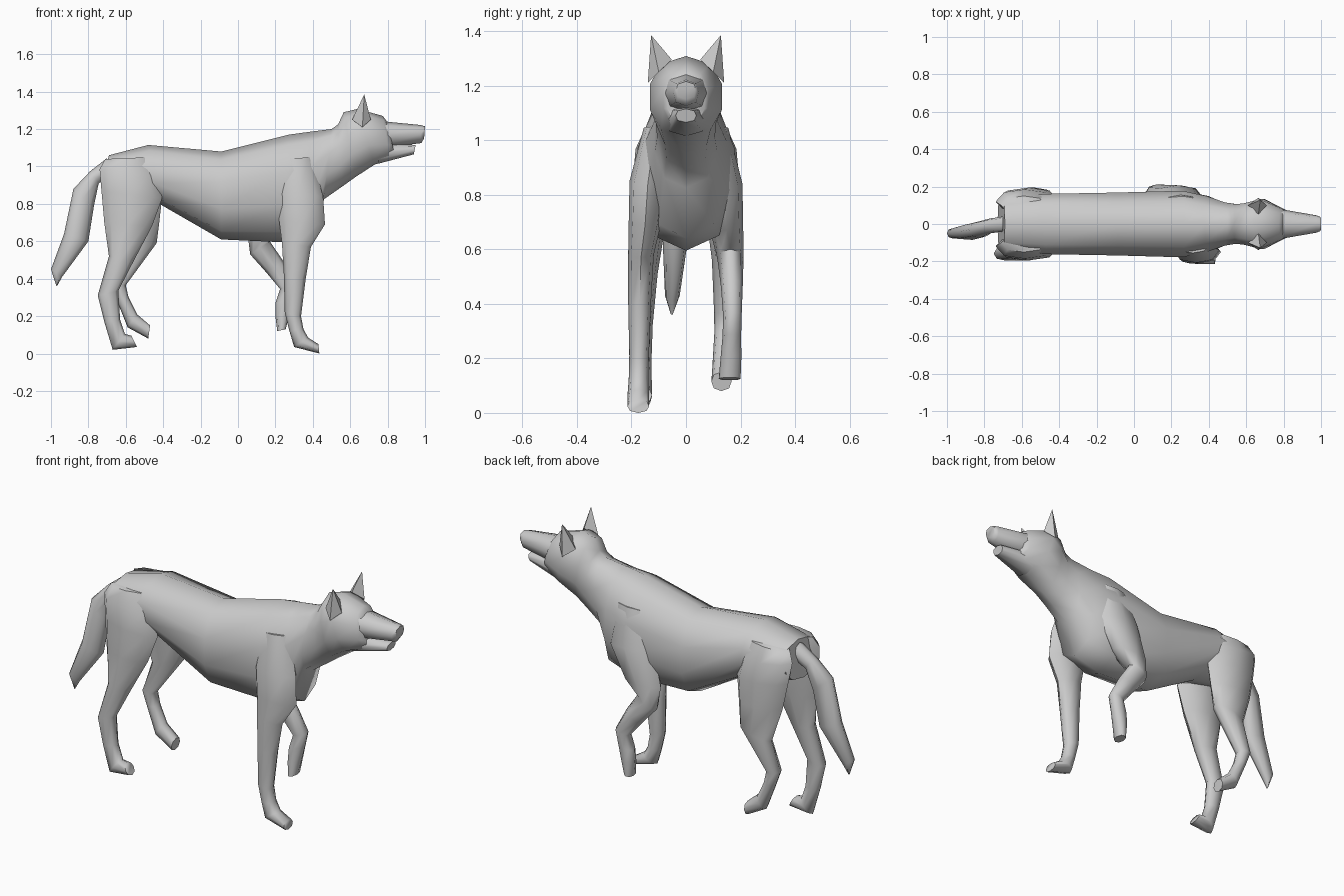
import bpy, bmesh, math


def finish(name, bm, angle=60):
    bmesh.ops.recalc_face_normals(bm, faces=bm.faces)
    me = bpy.data.meshes.new(name)
    bm.to_mesh(me)
    bm.free()
    ob = bpy.data.objects.new(name, me)
    bpy.context.collection.objects.link(ob)
    bpy.ops.object.select_all(action='DESELECT')
    ob.select_set(True)
    bpy.context.view_layer.objects.active = ob
    bpy.ops.object.shade_smooth_by_angle(angle=math.radians(angle))
    return ob


def loft(name, sections, sides=8, power=0.8):
    """Each section: (x, z) of one edge, (x, z) of the other edge, y centre, half width."""
    bm = bmesh.new()
    rings = []
    for ax, az, bx, bz, yc, hw in sections:
        ring = []
        for i in range(sides):
            t = 2 * math.pi * i / sides
            c, s = math.cos(t), math.sin(t)
            s = math.copysign(abs(s) ** power, s) if abs(s) > 1e-6 else 0
            ring.append(bm.verts.new(((ax + bx) / 2 + (ax - bx) / 2 * c,
                                      yc + hw * s,
                                      (az + bz) / 2 + (az - bz) / 2 * c)))
        rings.append(ring)
    for r, q in zip(rings, rings[1:]):
        for i in range(sides):
            j = (i + 1) % sides
            bm.faces.new((r[i], r[j], q[j], q[i]))
    bm.faces.new(rings[0])
    bm.faces.new(rings[-1])
    return finish(name, bm)


# Torso, neck and skull
loft("body", [
    (-0.69, 1.06, -0.73, 0.86, 0, 0.15),
    (-0.48, 1.115, -0.42, 0.80, 0, 0.168),
    (-0.09, 1.08, -0.09, 0.61, 0, 0.175),
    (0.27, 1.17, 0.24, 0.595, 0, 0.185),
    (0.38, 1.185, 0.41, 0.64, 0, 0.155),
    (0.50, 1.20, 0.46, 0.825, 0, 0.12),
    (0.535, 1.225, 0.56, 0.895, 0, 0.11),
    (0.565, 1.29, 0.63, 0.945, 0, 0.115),
    (0.64, 1.308, 0.73, 1.01, 0, 0.138),
    (0.775, 1.27, 0.81, 1.035, 0, 0.086),
    (0.80, 1.235, 0.84, 1.05, 0, 0.07),
], sides=10)

# Muzzle and lower jaw
loft("muzzle", [
    (0.74, 1.25, 0.76, 1.10, 0, 0.085),
    (0.81, 1.238, 0.82, 1.105, 0, 0.074),
    (0.975, 1.222, 0.98, 1.125, 0, 0.046),
    (1.0, 1.215, 0.995, 1.15, 0, 0.037),
], power=0.65)
loft("lower_jaw", [
    (0.74, 1.13, 0.75, 1.015, 0, 0.075),
    (0.95, 1.115, 0.94, 1.065, 0, 0.038),
], power=0.65)

# Ears
for side, label in ((-1, "near"), (1, "far")):
    bm = bmesh.new()
    base = [bm.verts.new((x, side * y, z)) for x, y, z in
            ((0.665, 0.14, 1.21), (0.61, 0.10, 1.25), (0.665, 0.052, 1.295), (0.71, 0.10, 1.25))]
    tip = bm.verts.new((0.675, side * 0.128, 1.385))
    for i in range(4):
        bm.faces.new((base[i], base[(i + 1) % 4], tip))
    bm.faces.new(base)
    finish(label + "_ear", bm, 40)

# Tail
loft("tail", [
    (-0.70, 1.045, -0.70, 0.94, 0, 0.04),
    (-0.79, 0.975, -0.745, 0.91, -0.01, 0.04),
    (-0.88, 0.88, -0.77, 0.79, -0.03, 0.045),
    (-0.93, 0.64, -0.80, 0.60, -0.04, 0.045),
    (-1.0, 0.45, -0.94, 0.41, -0.05, 0.027),
    (-0.972, 0.365, -0.968, 0.36, -0.052, 0.004),
])

# Hind legs: near one planted, far one lifting
loft("near_hind_leg", [
    (-0.71, 1.04, -0.47, 1.05, -0.10, 0.05),
    (-0.74, 0.985, -0.43, 0.95, -0.12, 0.065),
    (-0.73, 0.87, -0.405, 0.83, -0.128, 0.067),
    (-0.715, 0.70, -0.46, 0.68, -0.135, 0.06),
    (-0.69, 0.52, -0.555, 0.50, -0.15, 0.046),
    (-0.75, 0.31, -0.64, 0.335, -0.158, 0.036),
    (-0.715, 0.17, -0.63, 0.18, -0.16, 0.033),
    (-0.67, 0.02, -0.605, 0.105, -0.16, 0.036),
    (-0.54, 0.035, -0.57, 0.095, -0.16, 0.036),
])
loft("far_hind_leg", [
    (-0.71, 1.04, -0.47, 1.05, 0.10, 0.05),
    (-0.74, 0.985, -0.43, 0.95, 0.12, 0.065),
    (-0.72, 0.87, -0.405, 0.84, 0.128, 0.067),
    (-0.69, 0.72, -0.42, 0.71, 0.135, 0.06),
    (-0.63, 0.53, -0.435, 0.59, 0.145, 0.05),
    (-0.68, 0.37, -0.60, 0.365, 0.14, 0.037),
    (-0.65, 0.29, -0.585, 0.30, 0.138, 0.034),
    (-0.59, 0.14, -0.54, 0.21, 0.133, 0.036),
    (-0.48, 0.08, -0.47, 0.15, 0.13, 0.037),
])

# Front legs: near one planted, far one raised and folded
loft("near_front_leg", [
    (0.23, 1.04, 0.40, 1.05, -0.11, 0.045),
    (0.21, 0.86, 0.455, 0.84, -0.14, 0.067),
    (0.22, 0.71, 0.465, 0.69, -0.15, 0.06),
    (0.235, 0.59, 0.39, 0.57, -0.165, 0.047),
    (0.245, 0.42, 0.362, 0.40, -0.17, 0.042),
    (0.25, 0.22, 0.337, 0.20, -0.172, 0.036),
    (0.275, 0.12, 0.35, 0.13, -0.174, 0.036),
    (0.30, 0.035, 0.375, 0.085, -0.175, 0.04),
    (0.435, 0.0, 0.43, 0.05, -0.175, 0.04),
])
loft("far_front_leg", [
    (0.16, 1.04, 0.34, 1.05, 0.11, 0.045),
    (0.10, 0.85, 0.37, 0.83, 0.14, 0.067),
    (0.05, 0.65, 0.27, 0.67, 0.15, 0.06),
    (0.065, 0.53, 0.17, 0.60, 0.163, 0.048),
    (0.15, 0.435, 0.245, 0.49, 0.168, 0.04),
    (0.225, 0.345, 0.31, 0.37, 0.17, 0.034),
    (0.20, 0.27, 0.295, 0.29, 0.168, 0.034),
    (0.20, 0.20, 0.275, 0.21, 0.165, 0.038),
    (0.21, 0.12, 0.255, 0.13, 0.16, 0.04),
])
